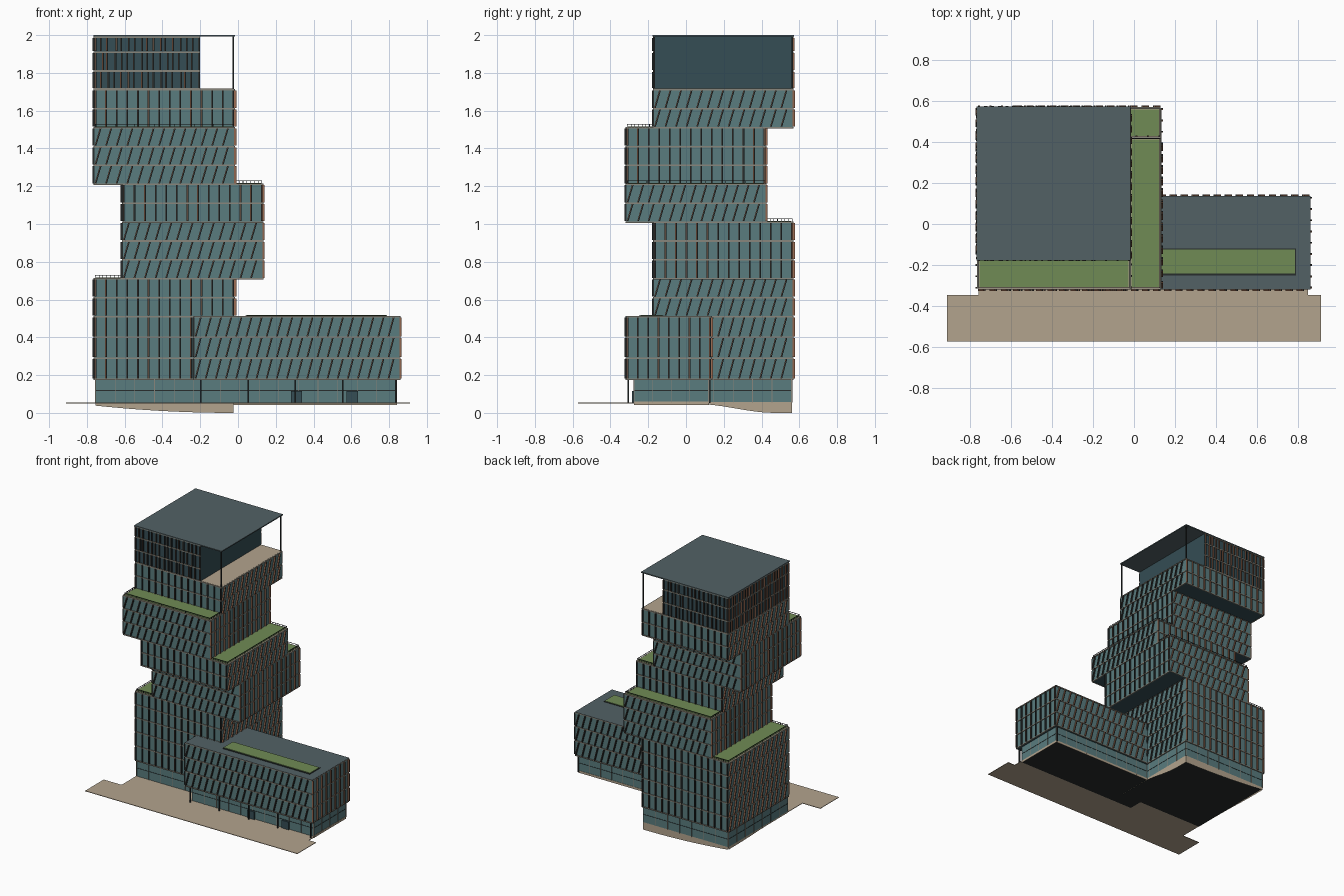
import bpy, bmesh, random
from mathutils import Vector

if "Cube" in bpy.data.objects:
    bpy.data.objects.remove(bpy.data.objects["Cube"])

random.seed(4)
X, Y = Vector((1, 0, 0)), Vector((0, 1, 0))


def mat(name, r, g, b):
    m = bpy.data.materials.new(name)
    m.diffuse_color = (r, g, b, 1)
    m.use_nodes = True
    m.node_tree.nodes["Principled BSDF"].inputs["Base Color"].default_value = m.diffuse_color
    return m


GLASS = mat("teal_glass", .10, .20, .21)
CROWN = mat("dark_glass", .035, .075, .09)
ROOF = mat("roof_grey", .085, .12, .13)
GREEN = mat("planting", .16, .26, .09)
TAN = mat("stone", .45, .37, .27)
DARK = mat("dark_metal", .02, .025, .025)
CLAY = mat("terracotta", .28, .13, .075)
BAND = mat("floor_band", .25, .24, .20)


def slab(bm, p, u, n, us, ns, zs, shift=0):
    """Box in a facade frame (along u, out along n); the top is sheared by shift."""
    v = []
    for k, z in enumerate(zs):
        for a, b in ((us[0], ns[0]), (us[1], ns[0]), (us[1], ns[1]), (us[0], ns[1])):
            v.append(bm.verts.new(p + u * (a + k * shift) + n * b + Vector((0, 0, z))))
    for f in ((0, 1, 2, 3), (4, 5, 6, 7), (0, 1, 5, 4), (1, 2, 6, 5), (2, 3, 7, 6), (3, 0, 4, 7)):
        bm.faces.new([v[i] for i in f])


def finish(bm, name, m):
    bmesh.ops.recalc_face_normals(bm, faces=bm.faces)
    me = bpy.data.meshes.new(name)
    bm.to_mesh(me)
    bm.free()
    me.materials.append(m)
    bpy.context.collection.objects.link(bpy.data.objects.new(name, me))


def boxes(name, m, *items):
    bm = bmesh.new()
    for x0, x1, y0, y1, z0, z1 in items:
        slab(bm, Vector(), X, Y, (x0, x1), (y0, y1), (z0, z1))
    finish(bm, name, m)


def sides(x0, x1, y0, y1):
    """Front, right, back, left: start corner, direction, outward normal, length."""
    return [(Vector((x0, y0, 0)), X, -Y, x1 - x0), (Vector((x1, y0, 0)), Y, X, y1 - y0),
            (Vector((x1, y1, 0)), -X, Y, x1 - x0), (Vector((x0, y1, 0)), -Y, -X, y1 - y0)]


def facade(name, faces, levels, slanted, step=.055, depth=.011, jitter=0):
    """Fins with a clay cheek on one side, and a thin band at every floor."""
    fins, clay, bands = bmesh.new(), bmesh.new(), bmesh.new()
    for (p, u, n, length), slant in zip(faces, slanted):
        count = round(length / step)
        for z0, z1 in zip(levels, levels[1:]):
            for i in range(count if slant else count + 1):
                a = .001 + i * (length - .01) / count
                if 0 < i < count:
                    a += random.uniform(-jitter, jitter)
                s, zs = (.027 if slant else 0), (z0 + .005, z1 - .004)
                slab(clay, p, u, n, (a, a + .0035), (0, depth), zs, s)
                slab(fins, p, u, n, (a + .0035, a + .009), (0, depth), zs, s)
        for z in levels:
            slab(bands, p, u, n, (0, length), (-.002, .005), (z - .004, z + .004))
    finish(fins, name + "_fins", DARK)
    finish(clay, name + "_fin_cheeks", CLAY)
    finish(bands, name + "_floor_bands", BAND)


# Stacked, shifted tower blocks; fin patterns alternate between faces
L, R = (-.76, -.02), (-.61, .13)
B, F = (-.17, .565), (-.315, .42)
stack = [("tower_block_1", L, B, [.178, .29, .40, .51, .61, .71], 0),
         ("tower_block_2", R, B, [.71, .81, .91, 1.01], 1),
         ("tower_block_3", R, F, [1.01, 1.11, 1.21], 0),
         ("tower_block_4", L, F, [1.21, 1.31, 1.41, 1.51], 1),
         ("tower_block_5", L, B, [1.51, 1.61, 1.712], 0)]
for name, xs, ys, lv, s in stack:
    boxes(name, GLASS, (*xs, *ys, lv[0], lv[-1]))
    boxes(name + "_soffit", CROWN, (*xs, *ys, lv[0] - .002, lv[0] + .002))
    facade(name, sides(*xs, *ys), lv, [s, 1 - s, s, 1 - s])

# Crown: recessed dark volume, open terrace, thin roof on posts
boxes("crown_volume", CROWN, (-.76, -.20, *B, 1.712, 1.992))
cs = sides(-.76, -.20, *B)
facade("crown", [cs[0], cs[2], cs[3]], [1.715, 1.81, 1.91, 1.99], [0, 0, 0], .036, .009, .008)
boxes("crown_terrace_floor", TAN, (-.20, -.022, -.168, .563, 1.711, 1.717))
boxes("crown_roof", ROOF, (-.766, -.016, -.178, .573, 1.992, 2.0))
boxes("crown_posts", DARK, *[(-.03, -.022, y, y + .008, 1.712, 1.993) for y in (-.172, .559)])

# Podium wing: only the exposed stretches carry fins
PX, PY = (-.23, .855), (-.315, .132)
boxes("podium", GLASS, (*PX, *PY, .178, .508))
boxes("podium_roof", ROOF, (PX[0] - .004, PX[1] + .004, PY[0] - .004, PY[1] + .004, .506, .513))
boxes("podium_soffit", CROWN, (*PX, *PY, .175, .18))
ps = sides(*PX, *PY)
ps[2] = (ps[2][0], -X, Y, .87)
ps[3] = (Vector((PX[0], -.17, 0)), -Y, -X, .145)
facade("podium", ps, [.178, .29, .40, .508], [1, 0, 1, 0])
boxes("podium_planter_rim", DARK, (.04, .79, -.25, -.12, .51, .516))
boxes("podium_planting", GREEN, (.045, .785, -.24, -.125, .51, .519))


# Green terraces on the exposed tops, with stone rims and slim rails
def terrace(name, x0, x1, y0, y1, z):
    boxes(name + "_rim", TAN, (x0, x1, y0, y1, z - .002, z + .004))
    boxes(name + "_planting", GREEN, (x0 + .008, x1 - .008, y0 + .008, y1 - .008, z, z + .007))


def rail(name, z, *runs):
    items = []
    for x0, y0, x1, y1 in runs:
        items.append((x0, x1 + .003, y0, y1 + .003, z + .017, z + .02))
        for i in range(8):
            x, y = x0 + (x1 - x0) * i / 7, y0 + (y1 - y0) * i / 7
            items.append((x, x + .003, y, y + .003, z, z + .018))
    boxes(name + "_rail", DARK, *items)


terrace("west_terrace", -.76, -.61, *B, .71)
rail("west_terrace", .71, (-.757, -.167, -.757, .56), (-.757, -.167, -.615, -.167), (-.757, .56, -.615, .56))
terrace("back_terrace", *R, .42, .565, 1.01)
rail("back_terrace", 1.01, (-.607, .56, .125, .56), (-.607, .425, -.607, .56), (.125, .425, .125, .56))
terrace("east_terrace", -.02, .13, *F, 1.21)
rail("east_terrace", 1.21, (.125, -.312, .125, .415), (-.015, -.312, .125, -.312), (-.015, .415, .125, .415))
terrace("front_terrace", *L, -.315, -.17, 1.51)
rail("front_terrace", 1.51, (-.757, -.312, -.025, -.312), (-.757, -.312, -.757, -.175), (-.025, -.312, -.025, -.175))

# Glazed ground floor with mullions, transom line, doors and columns
TG, PG = (-.755, -.025, -.165, .56), (-.2, .84, -.275, .12)
boxes("ground_floor_glass", GLASS, (*TG, .052, .178), (*PG, .052, .178))
boxes("ground_floor_underside", DARK, (*TG, .049, .053), (*PG, .049, .053))
mull, trans = bmesh.new(), bmesh.new()
gs = sides(*PG)
gs[2] = (gs[2][0], -X, Y, .86)
for p, u, n, length in sides(*TG) + gs[:3]:
    k = round(length / .1)
    for i in range(k + 1):
        a = i * (length - .003) / k
        slab(mull, p, u, n, (a, a + .003), (0, .003), (.055, .178))
    slab(trans, p, u, n, (0, length), (0, .002), (.117, .12))
finish(mull, "ground_floor_mullions", BAND)
finish(trans, "ground_floor_transom", DARK)
boxes("entrance_doors", CROWN, *[(x, x + .06, -.287, -.27, .055, .115) for x in (.28, .575)])
boxes("podium_columns", DARK, *[(x, x + .008, -.309, -.301, .052, .178) for x in (-.2, .05, .3, .55, .832)],
      (.832, .84, .122, .13, .052, .178))

# Stone skirt following the ground as it falls to the back
def ground(x, y):
    t = min(max((y - .05) / .42, 0), 1)
    g = 1 - .8 * min(max((-.025 - x) / .73, 0), 1) ** 2
    return .048 - .048 * t * t * (3 - 2 * t) * g


bm = bmesh.new()
for (p, u, n, length) in sides(*TG)[1:]:
    prev = None
    for i in range(15):
        q = p + u * (length * i / 14) + n * .001
        cur = [bm.verts.new((q.x, q.y, z)) for z in (ground(q.x, q.y), .058)]
        if prev:
            bm.faces.new((prev[0], cur[0], cur[1], prev[1]))
        prev = cur
finish(bm, "sloping_stone_skirt", TAN)
boxes("podium_stone_skirt", TAN, (-.025, .841, .118, .122, .043, .06), (.838, .842, -.275, .122, .043, .06))

# Paving in front
boxes("front_paving", TAN, (-.91, .91, -.573, -.345, .051, .055), (-.757, .848, -.345, -.275, .051, .055),
      (-.757, -.2, -.275, -.165, .051, .055))
